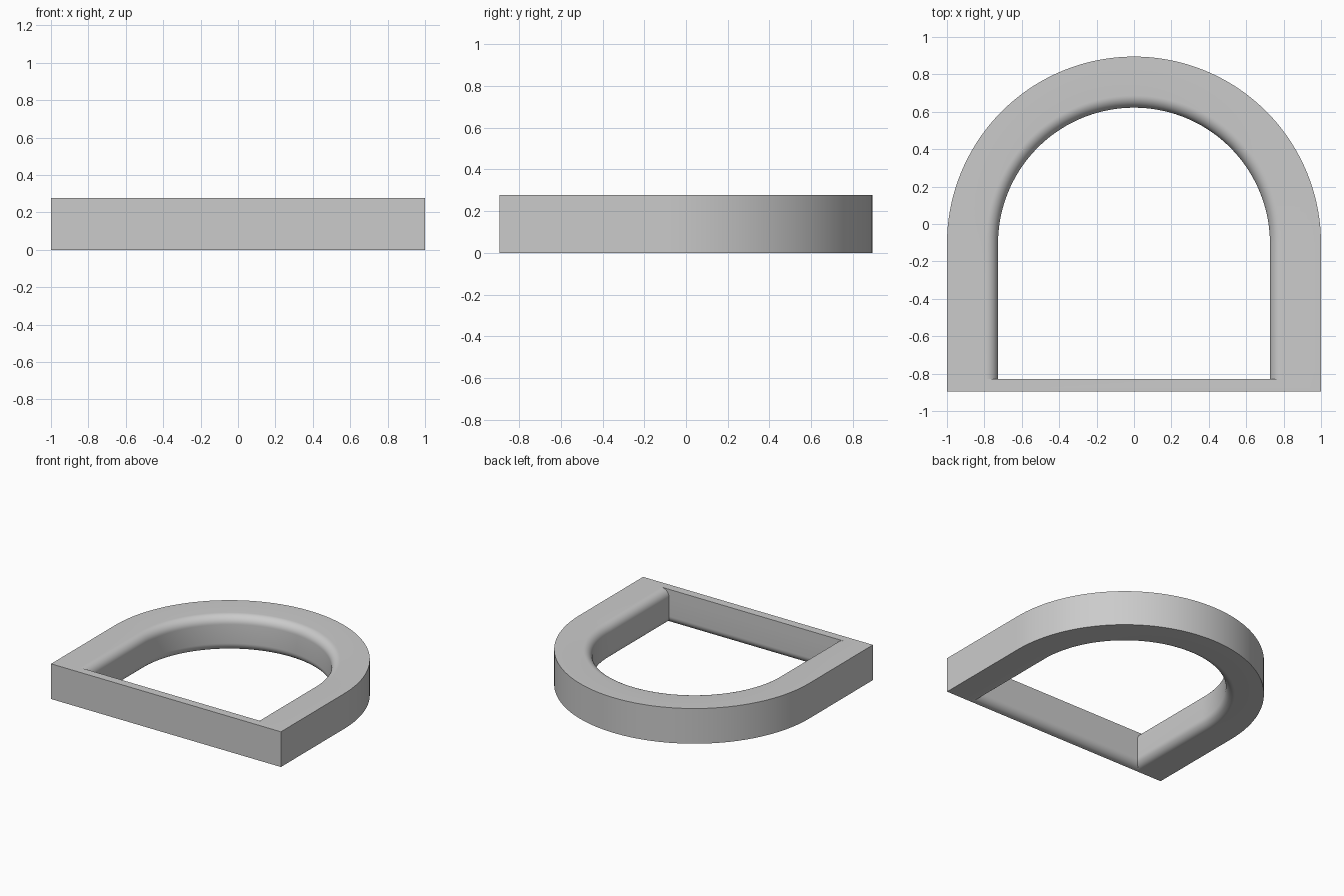
import bpy, bmesh, math

if "Cube" in bpy.data.objects:
    bpy.data.objects.remove(bpy.data.objects["Cube"])

H = 0.277        # height
CY = -0.105      # centre of the round back
FRONT = -0.895   # front face
BAR = -0.829     # inner face of the front bar
R_IN = 0.727     # inner radius
FIL = 0.065      # rounding of the inner edges
ARC, STEPS = 72, 10


def outline(radius, front, z):
    """Arch-shaped loop: front right corner, round back, front left corner."""
    pts = [(radius, front, z)]
    for i in range(ARC + 1):
        a = math.pi * i / ARC
        pts.append((radius * math.cos(a), CY + radius * math.sin(a), z))
    return pts + [(-radius, front, z)]


# Cross-section loops: outer wall, then inner wall from top to bottom
loops = [outline(1, FRONT, 0), outline(1, FRONT, H)]
for i in range(STEPS + 1):                      # top rounding, arch only
    a = math.pi / 2 * i / STEPS
    loops.append(outline(R_IN + FIL * (1 - math.sin(a)), BAR,
                         H - FIL * (1 - math.cos(a))))
for i in range(STEPS + 1):                      # bottom rounding, arch and bar
    a = math.pi / 2 * i / STEPS
    d = FIL * (1 - math.cos(a))
    loops.append(outline(R_IN + d, BAR - d, FIL * (1 - math.sin(a))))

# Skin the loops into a closed ring
bm = bmesh.new()
rows = [[bm.verts.new(p) for p in loop] for loop in loops]
n = len(rows[0])
for k, row in enumerate(rows):
    nxt = rows[(k + 1) % len(rows)]
    for j in range(n):
        m = (j + 1) % n
        bm.faces.new((row[j], row[m], nxt[m], nxt[j]))
bmesh.ops.recalc_face_normals(bm, faces=bm.faces)
mesh = bpy.data.meshes.new("arched_frame")
bm.to_mesh(mesh)
bm.free()

frame = bpy.data.objects.new("arched_frame", mesh)
bpy.context.collection.objects.link(frame)

grey = bpy.data.materials.new("plain grey")
grey.diffuse_color = (0.6, 0.6, 0.6, 1)
grey.use_nodes = True
grey.node_tree.nodes["Principled BSDF"].inputs["Base Color"].default_value = grey.diffuse_color
mesh.materials.append(grey)

# Smooth curves, sharp edges
bpy.context.view_layer.objects.active = frame
frame.select_set(True)
bpy.ops.object.shade_smooth_by_angle(angle=math.radians(30))
